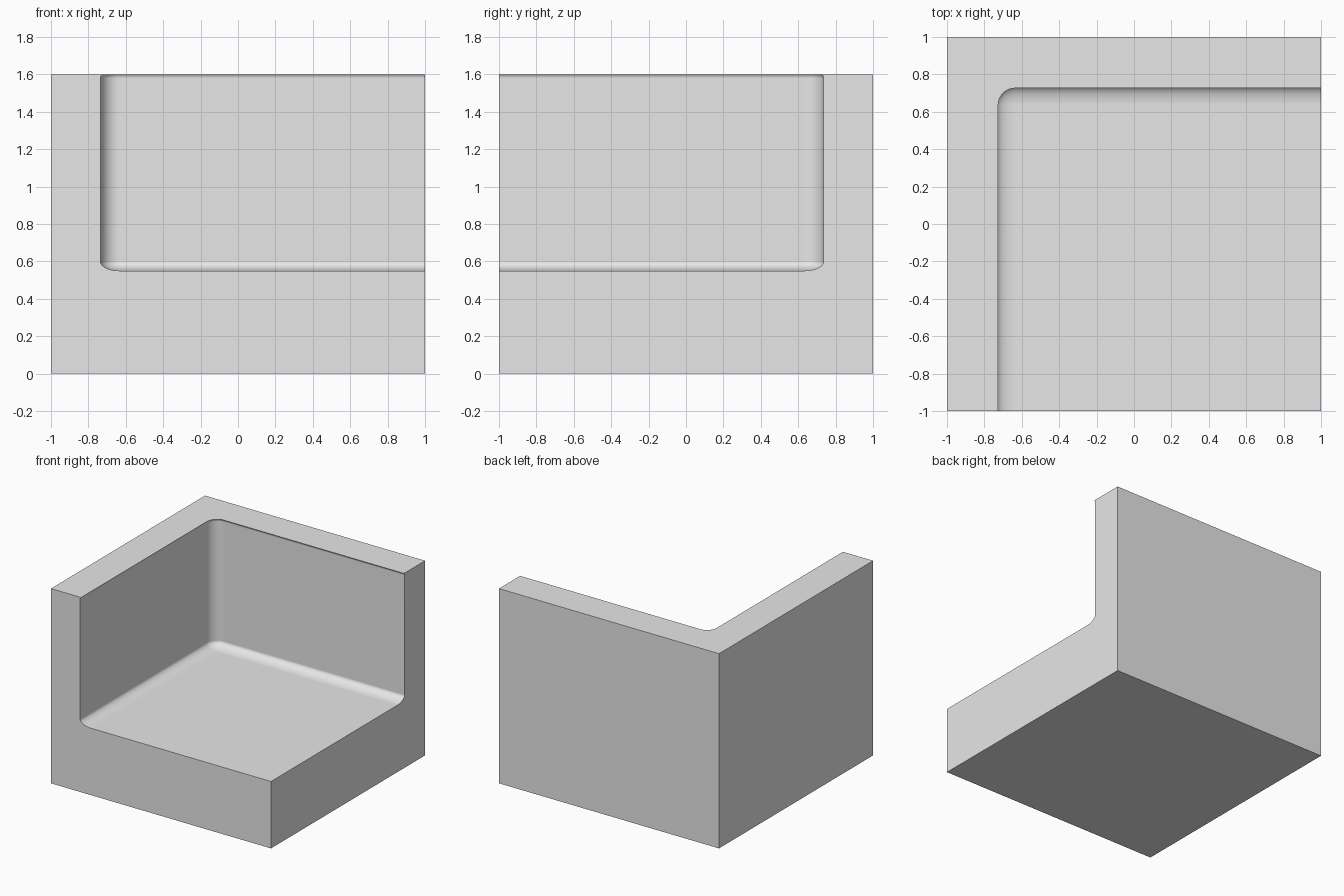
import bpy
import bmesh
from mathutils import Matrix, Vector

if "Cube" in bpy.data.objects:
    bpy.data.objects.remove(bpy.data.objects["Cube"], do_unlink=True)

grey = bpy.data.materials.new("plain_grey")
grey.use_nodes = True
colour = (0.8, 0.8, 0.8, 1)
grey.diffuse_color = colour
grey.node_tree.nodes["Principled BSDF"].inputs["Base Color"].default_value = colour


def box(name, low, high, radius=0, squash=1):
    """Box between two corners; rounded edges are squashed in height."""
    low, high = Vector(low), Vector(high)
    size = high - low
    size.z /= squash
    bm = bmesh.new()
    bmesh.ops.create_cube(bm, size=1, matrix=Matrix.Diagonal((*size, 1)))
    if radius:
        bmesh.ops.bevel(bm, geom=bm.edges[:], offset=radius, segments=10,
                        profile=0.5, affect='EDGES')
    bmesh.ops.scale(bm, vec=(1, 1, squash), verts=bm.verts)
    bmesh.ops.translate(bm, vec=(low + high) / 2, verts=bm.verts)
    mesh = bpy.data.meshes.new(name)
    bm.to_mesh(mesh)
    bm.free()
    mesh.materials.append(grey)
    obj = bpy.data.objects.new(name, mesh)
    bpy.context.collection.objects.link(obj)
    return obj


# Solid block, and the rounded hollow that leaves a floor and two walls
block = box("corner_block", (-1, -1, 0), (1, 1, 1.6))
hollow = box("hollow_cutter", (-0.735, -1.5, 0.55), (1.5, 0.735, 1.63), 0.1, 0.5)
hollow.hide_render = True

cut = block.modifiers.new("hollow", 'BOOLEAN')
cut.operation = 'DIFFERENCE'
cut.solver = 'EXACT'
cut.object = hollow

bpy.ops.object.select_all(action='DESELECT')
block.select_set(True)
bpy.context.view_layer.objects.active = block
bpy.ops.object.modifier_apply(modifier=cut.name)
bpy.data.objects.remove(hollow, do_unlink=True)

# Smooth fillets with crisp outer edges and flat large faces
bpy.ops.object.shade_smooth_by_angle()
weighted = block.modifiers.new("flat_faces", 'WEIGHTED_NORMAL')
weighted.keep_sharp = True
